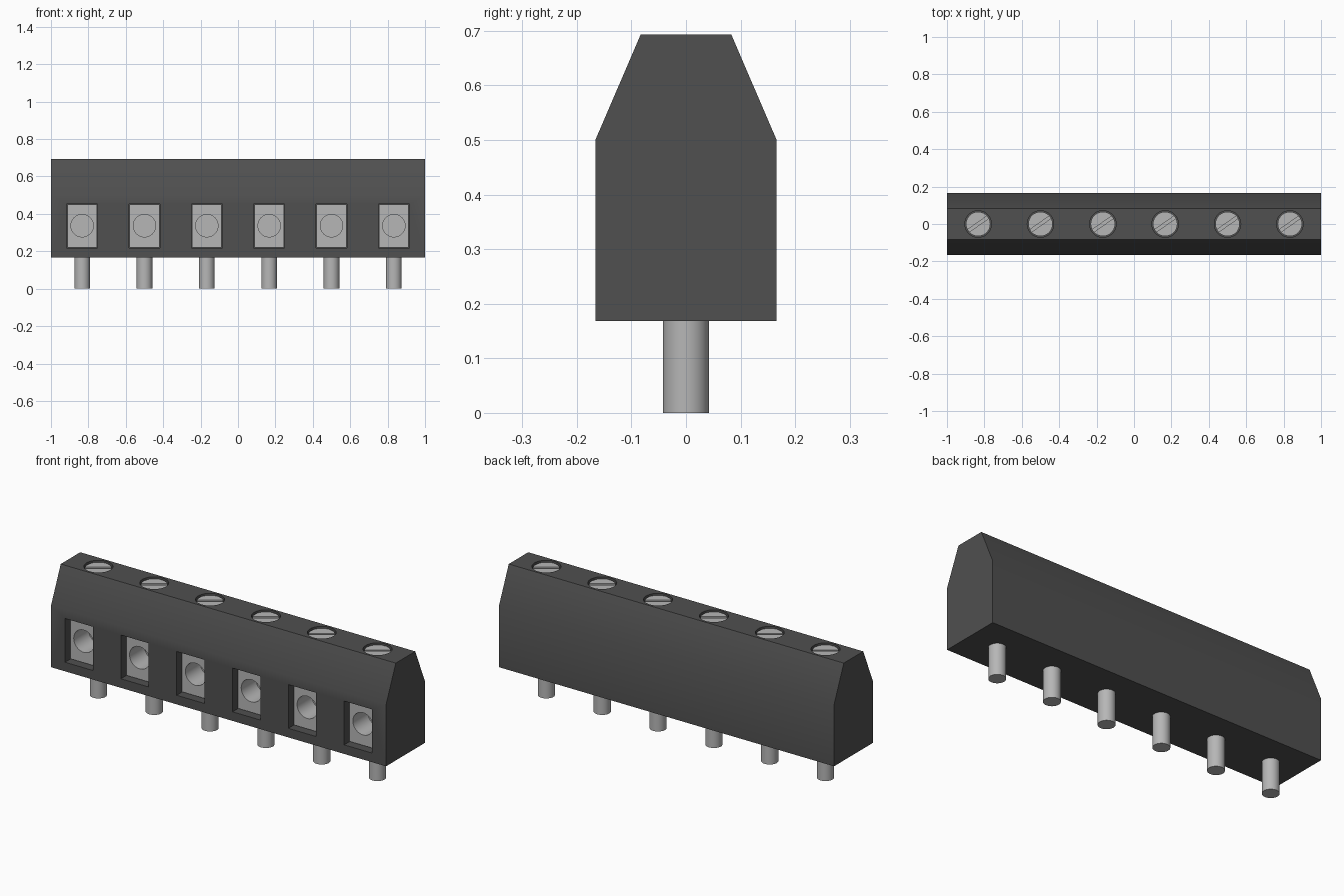
import bpy, bmesh, math
from mathutils import Matrix, Vector

if "Cube" in bpy.data.objects:
    bpy.data.objects.remove(bpy.data.objects["Cube"], do_unlink=True)

POLES = [-5/6 + i/3 for i in range(6)]   # pole centres along x


def material(name, value):
    m = bpy.data.materials.new(name)
    m.use_nodes = True
    col = (value, value, value, 1)
    m.diffuse_color = col
    bsdf = next(n for n in m.node_tree.nodes if n.type == 'BSDF_PRINCIPLED')
    bsdf.inputs["Base Color"].default_value = col
    return m


plastic = material("dark grey plastic", 0.08)
metal = material("grey metal", 0.47)


def add_box(bm, lo, hi, turn=0):
    lo, hi = Vector(lo), Vector(hi)
    size = hi - lo
    mat = (Matrix.Translation((lo + hi) / 2) @ Matrix.Rotation(turn, 4, 'Z')
           @ Matrix.Diagonal((*size, 1)))
    bmesh.ops.create_cube(bm, size=1, matrix=mat)


def add_cylinder(bm, centre, radius, depth, along_y=False):
    mat = Matrix.Translation(centre)
    if along_y:
        mat = mat @ Matrix.Rotation(math.pi / 2, 4, 'X')
    bmesh.ops.create_cone(bm, cap_ends=True, segments=40, radius1=radius,
                          radius2=radius, depth=depth, matrix=mat)


def finish(bm, name, mat):
    bmesh.ops.recalc_face_normals(bm, faces=bm.faces)
    me = bpy.data.meshes.new(name)
    bm.to_mesh(me)
    bm.free()
    me.materials.append(mat)
    ob = bpy.data.objects.new(name, me)
    bpy.context.collection.objects.link(ob)
    return ob


def activate(ob):
    bpy.ops.object.select_all(action='DESELECT')
    ob.select_set(True)
    bpy.context.view_layer.objects.active = ob


def cut(ob, bm_cutter):
    cutter = finish(bm_cutter, "cutter", ob.data.materials[0])
    cutter.hide_render = True
    mod = ob.modifiers.new("cut", 'BOOLEAN')
    mod.operation = 'DIFFERENCE'
    mod.solver = 'EXACT'
    mod.object = cutter
    activate(ob)
    bpy.ops.object.modifier_apply(modifier=mod.name)
    bpy.data.objects.remove(cutter, do_unlink=True)


def smooth(ob):
    activate(ob)
    bpy.ops.object.shade_smooth_by_angle(angle=math.radians(30))


def repeat(ob):
    # Place one linked copy at every pole
    base = ob.name
    ob.location.x = POLES[0]
    ob.name = base + "_1"
    for i, x in enumerate(POLES[1:], 2):
        copy = ob.copy()
        copy.name = f"{base}_{i}"
        copy.location.x = x
        bpy.context.collection.objects.link(copy)


# Housing: chamfered profile extruded along x
profile = [(-0.166, 0.168), (0.166, 0.168), (0.166, 0.5),
           (0.083, 0.693), (-0.083, 0.693), (-0.166, 0.5)]
bm = bmesh.new()
face = bm.faces.new([bm.verts.new((-1, y, z)) for y, z in profile])
ext = bmesh.ops.extrude_face_region(bm, geom=[face])
bmesh.ops.translate(bm, vec=(2, 0, 0),
                    verts=[v for v in ext["geom"] if isinstance(v, bmesh.types.BMVert)])
housing = finish(bm, "housing", plastic)

# Wire windows in the front and screw wells in the top
bm = bmesh.new()
for x in POLES:
    add_box(bm, (x - 0.083, -0.3, 0.217), (x + 0.083, 0.02, 0.453))
    add_cylinder(bm, (x, 0, 0.7), 0.071, 0.2)
cut(housing, bm)
smooth(housing)

# Wire clamp: metal block with a blind round hole
bm = bmesh.new()
add_box(bm, (-0.079, -0.125, 0.221), (0.079, 0.018, 0.449))
clamp = finish(bm, "wire_clamp", metal)
bm = bmesh.new()
add_cylinder(bm, (0, -0.1, 0.337), 0.06, 0.2, along_y=True)
cut(clamp, bm)
smooth(clamp)
repeat(clamp)

# Clamp screw with a diagonal slot
bm = bmesh.new()
add_cylinder(bm, (0, 0, 0.6435), 0.065, 0.083)
screw = finish(bm, "screw", metal)
bm = bmesh.new()
add_box(bm, (-0.1, -0.008, 0.667), (0.1, 0.008, 0.75), turn=math.radians(35))
cut(screw, bm)
smooth(screw)
repeat(screw)

# Solder pin under each pole
bm = bmesh.new()
add_cylinder(bm, (0, 0, 0.09), 0.042, 0.18)
pin = finish(bm, "pin", metal)
smooth(pin)
repeat(pin)
